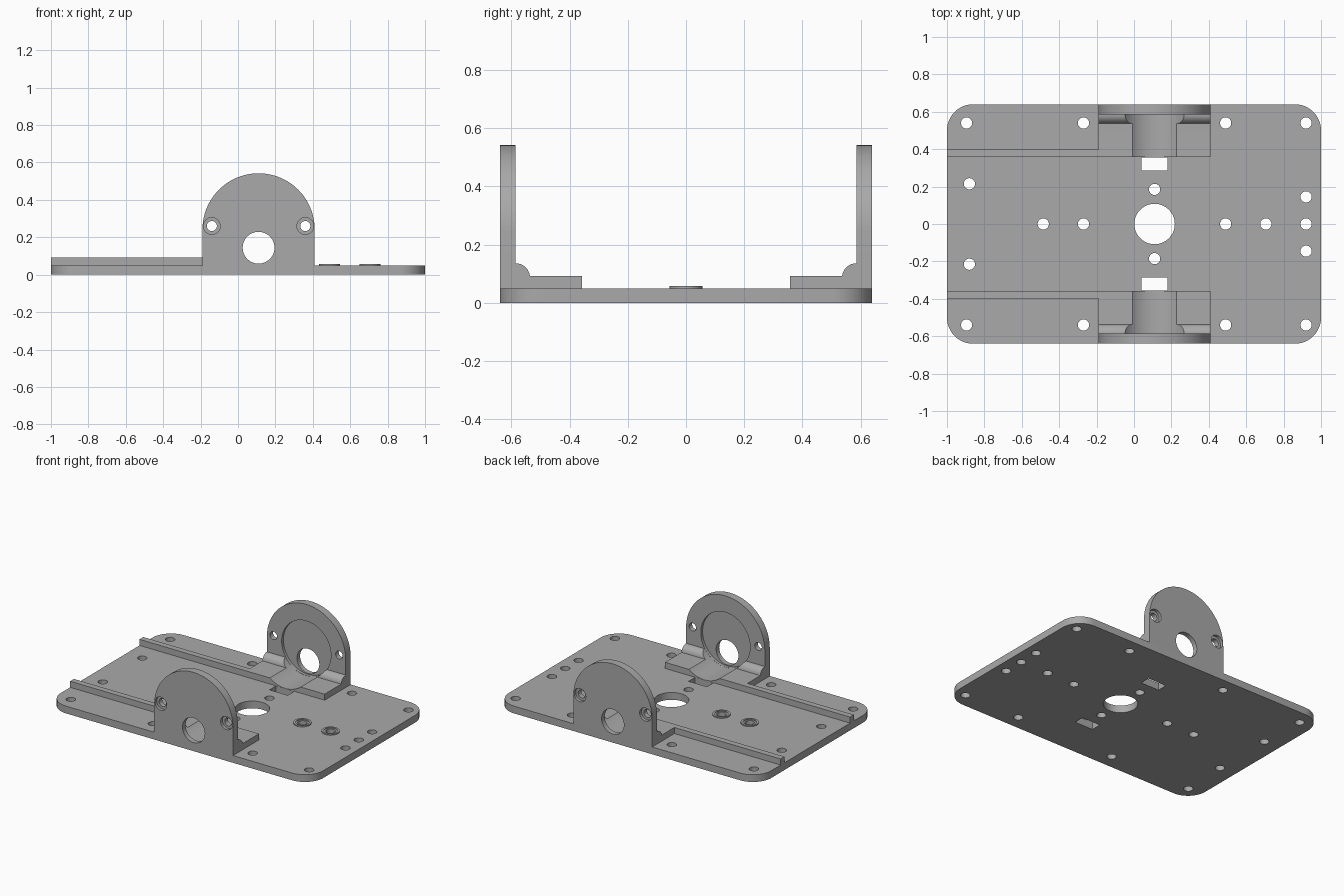
import bpy, bmesh, math
from mathutils import Matrix, Vector

cube = bpy.data.objects.get("Cube")
if cube:
    bpy.data.objects.remove(cube, do_unlink=True)

grey = bpy.data.materials.new("machined grey")
grey.use_nodes = True
grey.diffuse_color = (0.4, 0.4, 0.4, 1)
grey.node_tree.nodes["Principled BSDF"].inputs["Base Color"].default_value = (0.4, 0.4, 0.4, 1)

CX, T = 0.11, 0.05          # bracket centre line, plate thickness
HALF_Y = 0.64
AXES = {"x": lambda a, b, d: (d, a, b),
        "y": lambda a, b, d: (a, d, b),
        "z": lambda a, b, d: (a, b, d)}


def arc(cx, cy, r, start, end, n=12):
    angles = [math.radians(start + (end - start) * i / n) for i in range(n + 1)]
    return [(cx + r * math.cos(t), cy + r * math.sin(t)) for t in angles]


def circle(cx, cy, r, n=48):
    return arc(cx, cy, r, 0, 360, n)[:-1]


def rect(a0, a1, b0, b1):
    return [(a0, b0), (a1, b0), (a1, b1), (a0, b1)]


def extrude(name, outline, axis, lo, hi):
    """Solid made by sweeping an outline along one axis."""
    bm = bmesh.new()
    put = AXES[axis]
    face = bm.faces.new([bm.verts.new(put(a, b, lo)) for a, b in outline])
    ext = bmesh.ops.extrude_face_region(bm, geom=[face])
    move = Vector(put(0, 0, hi - lo))
    bmesh.ops.translate(bm, vec=move,
                        verts=[g for g in ext["geom"] if isinstance(g, bmesh.types.BMVert)])
    bmesh.ops.recalc_face_normals(bm, faces=bm.faces)
    mesh = bpy.data.meshes.new(name)
    bm.to_mesh(mesh)
    bm.free()
    mesh.materials.append(grey)
    obj = bpy.data.objects.new(name, mesh)
    bpy.context.collection.objects.link(obj)
    return obj


def cut(obj, outline, axis, lo, hi):
    """Remove a swept outline from an object."""
    tool = extrude("cutter", outline, axis, lo, hi)
    mod = obj.modifiers.new("cut", "BOOLEAN")
    mod.operation, mod.solver, mod.object = "DIFFERENCE", "EXACT", tool
    deps = bpy.context.evaluated_depsgraph_get()
    result = bpy.data.meshes.new_from_object(obj.evaluated_get(deps))
    obj.modifiers.clear()
    obj.data = result
    bpy.data.objects.remove(tool, do_unlink=True)


def finish(obj):
    bpy.ops.object.select_all(action="DESELECT")
    obj.select_set(True)
    bpy.context.view_layer.objects.active = obj
    bpy.ops.object.shade_smooth_by_angle(angle=math.radians(30))


def mirror_front(obj, name):
    """Copy a rear part to the front side."""
    twin = bpy.data.objects.new(name, obj.data.copy())
    twin.data.transform(Matrix.Scale(-1, 4, (0, 1, 0)))
    twin.data.flip_normals()
    bpy.context.collection.objects.link(twin)
    finish(twin)


# base plate with rounded corners
r = 0.14
outline = []
for sx, sy, a in ((1, 1, 0), (-1, 1, 90), (-1, -1, 180), (1, -1, 270)):
    outline += arc(sx * (1 - r), sy * (HALF_Y - r), r, a, a + 90)
plate = extrude("base_plate", outline, "z", 0, T)

# mounting holes, centre bore and slots
holes = [(x, s * 0.54) for x in (-0.895, -0.27, 0.49, 0.92) for s in (-1, 1)]
holes += [(-0.88, s * 0.215) for s in (-1, 1)]
holes += [(CX, s * 0.185) for s in (-1, 1)]
holes += [(0.92, y) for y in (-0.145, 0, 0.145)]
bosses = [-0.485, -0.27, 0.49, 0.705]
for x, y in holes + [(x, 0) for x in bosses]:
    cut(plate, circle(x, y, 0.03, 32), "z", -0.1, 0.2)
cut(plate, circle(CX, 0, 0.108, 64), "z", -0.1, 0.2)
for s in (-1, 1):
    cut(plate, rect(CX - 0.07, CX + 0.07, *sorted((s * 0.285, s * 0.356))), "z", -0.1, 0.2)
finish(plate)

# low raised rings with a stepped bore
for i, x in enumerate(bosses):
    boss = extrude(f"boss_{i + 1}", circle(x, 0, 0.056), "z", T, 0.058)
    cut(boss, circle(x, 0, 0.03, 32), "z", 0, 0.2)
    cut(boss, circle(x, 0, 0.042), "z", 0.053, 0.2)
    finish(boss)

# guide rail
rail = extrude("rear_rail", rect(-1, CX - 0.3, 0.357, 0.398), "z", T, 0.092)
finish(rail)
mirror_front(rail, "front_rail")

# upright with a round head
head = arc(CX, 0.242, 0.3, 0, 180, 48)
upright = extrude("rear_upright", head + [(CX - 0.3, T), (CX + 0.3, T)], "y", 0.586, HALF_Y)
cut(upright, circle(CX, 0.24, 0.188, 64), "y", 0.5, 0.606)
cut(upright, circle(CX, 0.144, 0.085), "y", 0.5, 0.8)
for s in (-1, 1):
    cut(upright, circle(CX + s * 0.25, 0.26, 0.027, 32), "y", 0.5, 0.8)
    cut(upright, circle(CX + s * 0.25, 0.26, 0.045, 32), "y", 0.62, 0.8)
finish(upright)
mirror_front(upright, "front_upright")

# foot with a rolled step and a round trough
profile = [(0.586, T), (0.357, T), (0.357, 0.092), (0.532, 0.092)]
profile += arc(0.586, 0.086, 0.05, 173, 90)
foot = extrude("rear_foot", profile, "x", CX - 0.3, CX + 0.3)
cut(foot, circle(CX, 0.24, 0.189, 64), "y", 0.2, 0.7)
finish(foot)
mirror_front(foot, "front_foot")
